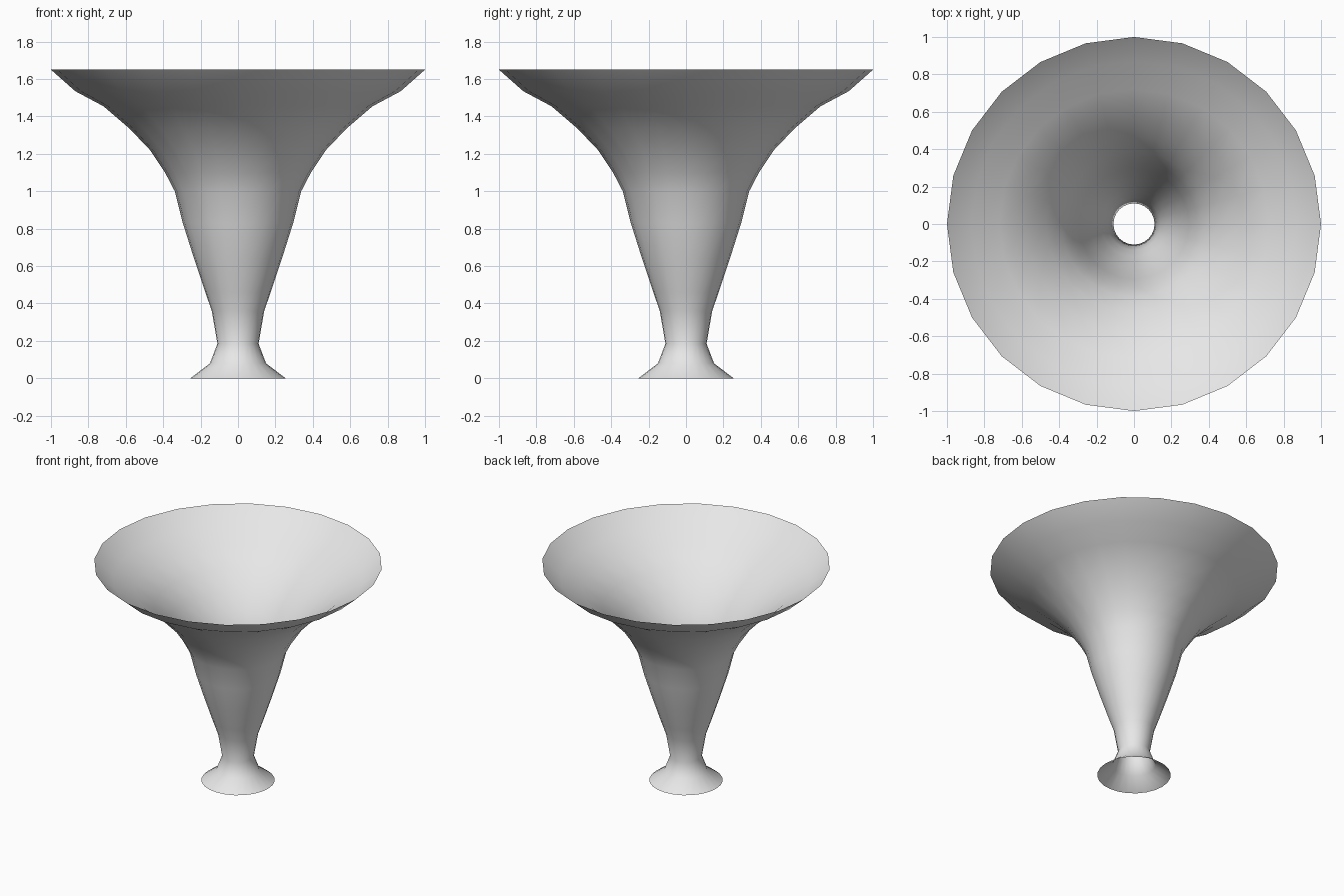
import bpy
import bmesh
import math
from mathutils import Matrix

cube = bpy.data.objects.get("Cube")
if cube:
    bpy.data.objects.remove(cube, do_unlink=True)

SIDES = 24

# Profile as (radius, height), from the flared foot up to the wide rim
PROFILE = [
    (0.255, 0.0), (0.15, 0.08), (0.11, 0.185), (0.14, 0.36),
    (0.175, 0.46), (0.235, 0.64), (0.295, 0.83), (0.338, 1.0),
    (0.39, 1.10), (0.47, 1.22), (0.58, 1.335), (0.72, 1.455),
    (0.87, 1.535), (1.0, 1.65),
]


def make_material(name, colour):
    mat = bpy.data.materials.new(name)
    mat.use_nodes = True
    mat.diffuse_color = colour
    mat.node_tree.nodes["Principled BSDF"].inputs["Base Color"].default_value = colour
    return mat


def lathe(name, profile, mat):
    """Turn a profile around z into an open, thin shell."""
    bm = bmesh.new()
    rings = []
    for radius, height in profile:
        ring = [bm.verts.new(Matrix.Rotation(math.tau * i / SIDES, 3, 'Z') @ bm_point)
                for i in range(SIDES)
                for bm_point in [Matrix.Translation((radius, 0, height)).translation]]
        rings.append(ring)
    for low, high in zip(rings, rings[1:]):
        for i in range(SIDES):
            j = (i + 1) % SIDES
            bm.faces.new((low[i], low[j], high[j], high[i]))
    for face in bm.faces:
        face.smooth = True
    mesh = bpy.data.meshes.new(name)
    bm.to_mesh(mesh)
    bm.free()
    mesh.materials.append(mat)
    obj = bpy.data.objects.new(name, mesh)
    bpy.context.collection.objects.link(obj)
    return obj


# Trumpet-shaped vase, open at both ends
grey = make_material("pale grey", (0.8, 0.8, 0.8, 1.0))
lathe("flared_vase", PROFILE, grey)
